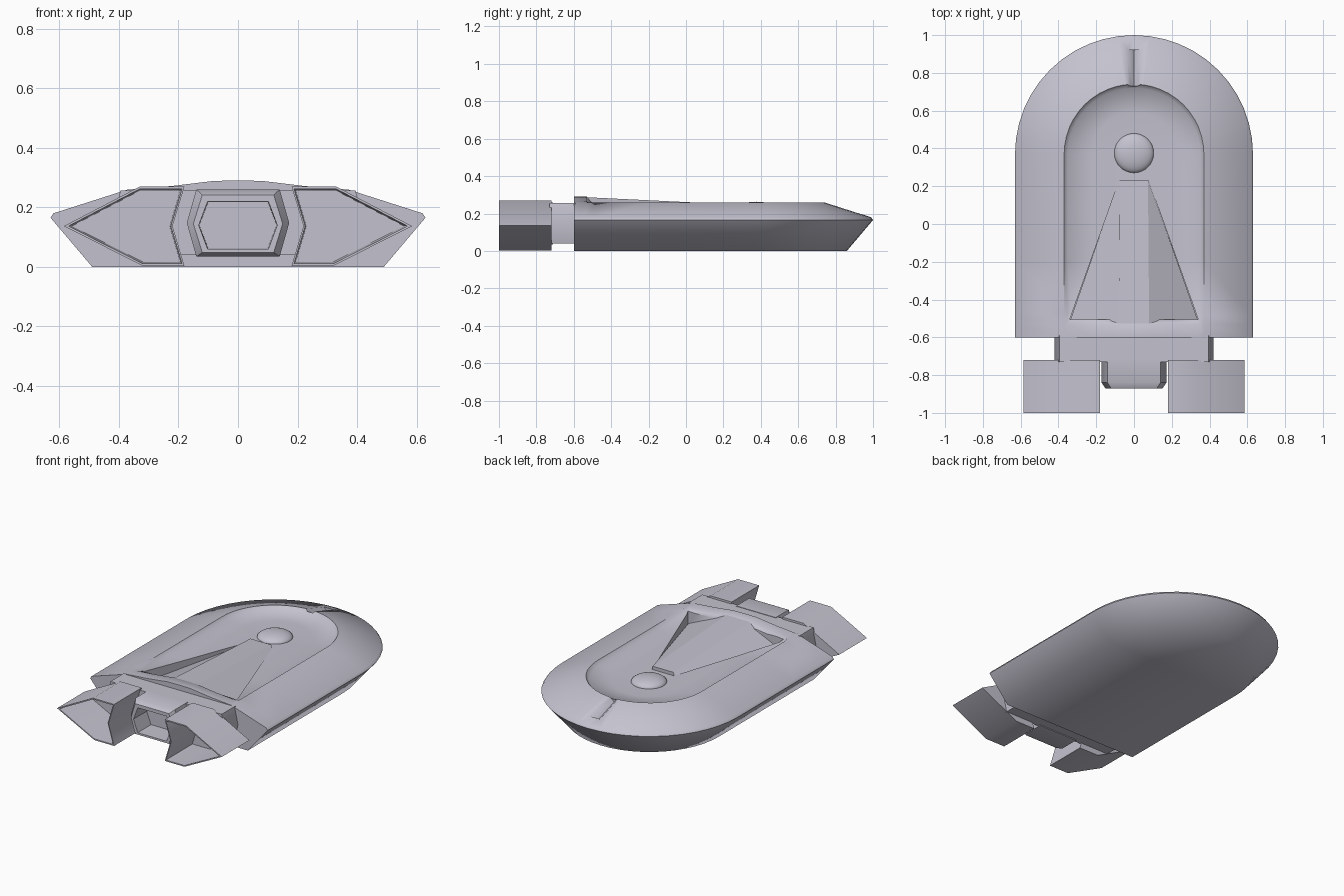
import bpy, bmesh
from math import sin, cos, pi, radians

cube = bpy.data.objects.get("Cube")
if cube:
    bpy.data.objects.remove(cube, do_unlink=True)

TINT = (0.55, 0.54, 0.62, 1)
paint = bpy.data.materials.new("lavender_grey")
paint.use_nodes = True
paint.diffuse_color = TINT
paint.node_tree.nodes["Principled BSDF"].inputs["Base Color"].default_value = TINT


def finish(name, bm):
    bmesh.ops.recalc_face_normals(bm, faces=bm.faces)
    mesh = bpy.data.meshes.new(name)
    bm.to_mesh(mesh)
    bm.free()
    mesh.materials.append(paint)
    obj = bpy.data.objects.new(name, mesh)
    bpy.context.collection.objects.link(obj)
    return obj


def smooth(obj, angle):
    bpy.ops.object.select_all(action="DESELECT")
    obj.select_set(True)
    bpy.context.view_layer.objects.active = obj
    bpy.ops.object.shade_smooth_by_angle(angle=radians(angle))


def skin(bm, rings, closed):
    """Bridge equal-length rings of points with quads."""
    rows = [[bm.verts.new(p) for p in ring] for ring in rings]
    n = len(rows[0])
    for a, b in zip(rows, rows[1:]):
        for i in range(n if closed else n - 1):
            j = (i + 1) % n
            bm.faces.new((a[i], a[j], b[j], b[i]))
    return rows


def loft(name, rings):
    bm = bmesh.new()
    rows = skin(bm, rings, True)
    bm.faces.new(rows[0])
    bm.faces.new(rows[-1])
    return finish(name, bm)


def cut(target, points):
    """Subtract the convex hull of the points from the target."""
    bm = bmesh.new()
    for p in points:
        bm.verts.new(p)
    bmesh.ops.convex_hull(bm, input=bm.verts)
    tool = finish("cutter", bm)
    tool.hide_render = True
    bpy.ops.object.select_all(action="DESELECT")
    bpy.context.view_layer.objects.active = target
    target.select_set(True)
    mod = target.modifiers.new("cut", "BOOLEAN")
    mod.operation = "DIFFERENCE"
    mod.solver = "EXACT"
    mod.object = tool
    bpy.ops.object.modifier_apply(modifier=mod.name)
    bpy.data.objects.remove(tool, do_unlink=True)


# Hull: a profile swept round a U-shaped plan, with a raised sill at the stern
BOW = 0.37
SIDE = (-0.6, -0.53, -0.48, -0.2, 0.1)


def u_ring(w, z_deck, z_stern):
    arc = 24
    plan = [(w, y) for y in SIDE]
    plan += [(w * cos(pi * i / arc), BOW + w * sin(pi * i / arc)) for i in range(arc + 1)]
    plan += [(-w, y) for y in reversed(SIDE)]
    ring = []
    for x, y in plan:
        # short ramp up to the sill, plus a gentle rise along the deck
        t = 1 - max(0, min(1, (y + 0.53) / 0.05)) * (0.75 + 0.25 * max(0, min(1, y + 0.6)))
        ring.append((x, y, z_deck + (z_stern - z_deck) * t))
    return ring


profile = [(0, 0, 0), (0.49, 0, 0), (0.63, 0.165, 0.165), (0.62, 0.18, 0.18),
           (0.37, 0.26, 0.26), (0.35, 0.237, 0.261), (0.22, 0.229, 0.272),
           (0.08, 0.226, 0.289), (0, 0.226, 0.29)]
bm = bmesh.new()
skin(bm, [u_ring(*p) for p in profile], False)
bmesh.ops.remove_doubles(bm, verts=bm.verts, dist=0.0005)
bmesh.ops.holes_fill(bm, edges=[e for e in bm.edges if e.is_boundary], sides=0)
hull = finish("hull", bm)

# Triangular deck well, filled by the ridge with sloping flanks
cut(hull, [(s * x, y, z) for s in (1, -1)
           for x, y in ((0.078, 0.23), (0.34, -0.505)) for z in (0.14, 0.35)])

# V groove over the bow rim
cut(hull, [(x, y, z + dz) for y, z in ((0.73, 0.265), (0.92, 0.202))
           for x, dz in ((-0.042, 0.008), (0.042, 0.008), (0, -0.035))])
smooth(hull, 52)

# Central ridge: flat top, flanks falling to the sides of the well
ridge = []
for y, top, half, foot, low in ((-0.53, 0.287, 0.08, 0.345, 0.17), (0.232, 0.25, 0.074, 0.079, 0.225)):
    ridge.append([(half, y, top), (-half, y, top), (-foot, y, low),
                  (-foot, y, 0.12), (foot, y, 0.12), (foot, y, low)])
smooth(loft("deck_ridge", ridge), 20)

# Deck dome
bm = bmesh.new()
bmesh.ops.create_uvsphere(bm, u_segments=32, v_segments=16, radius=1)
for v in bm.verts:
    v.co = (v.co.x * 0.105, 0.375 + v.co.y * 0.105, 0.225 + v.co.z * 0.038)
smooth(finish("deck_dome", bm), 32)


# Hexagonal stern parts
def hexagon(y, tip, corner, low, high):
    mid = (low + high) / 2
    return [(tip, y, mid), (corner, y, high), (-corner, y, high),
            (-tip, y, mid), (-corner, y, low), (corner, y, low)]


smooth(loft("engine_mount", [hexagon(-0.59, 0.42, 0.395, 0.04, 0.257),
                             hexagon(-0.73, 0.42, 0.395, 0.04, 0.257)]), 32)
smooth(loft("centre_thruster", [
    hexagon(-0.71, 0.172, 0.14, 0.035, 0.26),
    hexagon(-0.84, 0.172, 0.14, 0.035, 0.26),
    hexagon(-0.872, 0.15, 0.12, 0.048, 0.242),
    hexagon(-0.872, 0.132, 0.102, 0.06, 0.22),
    hexagon(-0.74, 0.13, 0.1, 0.062, 0.218)]), 32)

# Mirrored side engines: thin straight shells, closed at the front end
outline = [(0.18, 0.27), (0.33, 0.27), (0.585, 0.137),
           (0.32, 0.003), (0.18, 0.003), (0.22, 0.137)]
stations = [(-0.72, 1), (-1, 1), (-1, 0.94), (-0.74, 0.9)]
for label, s in (("left", 1), ("right", -1)):
    rings = [[(s * (0.32 + (x - 0.32) * k), y, 0.137 + (z - 0.137) * k) for x, z in outline]
             for y, k in stations]
    smooth(loft(label + "_engine", rings), 88)
